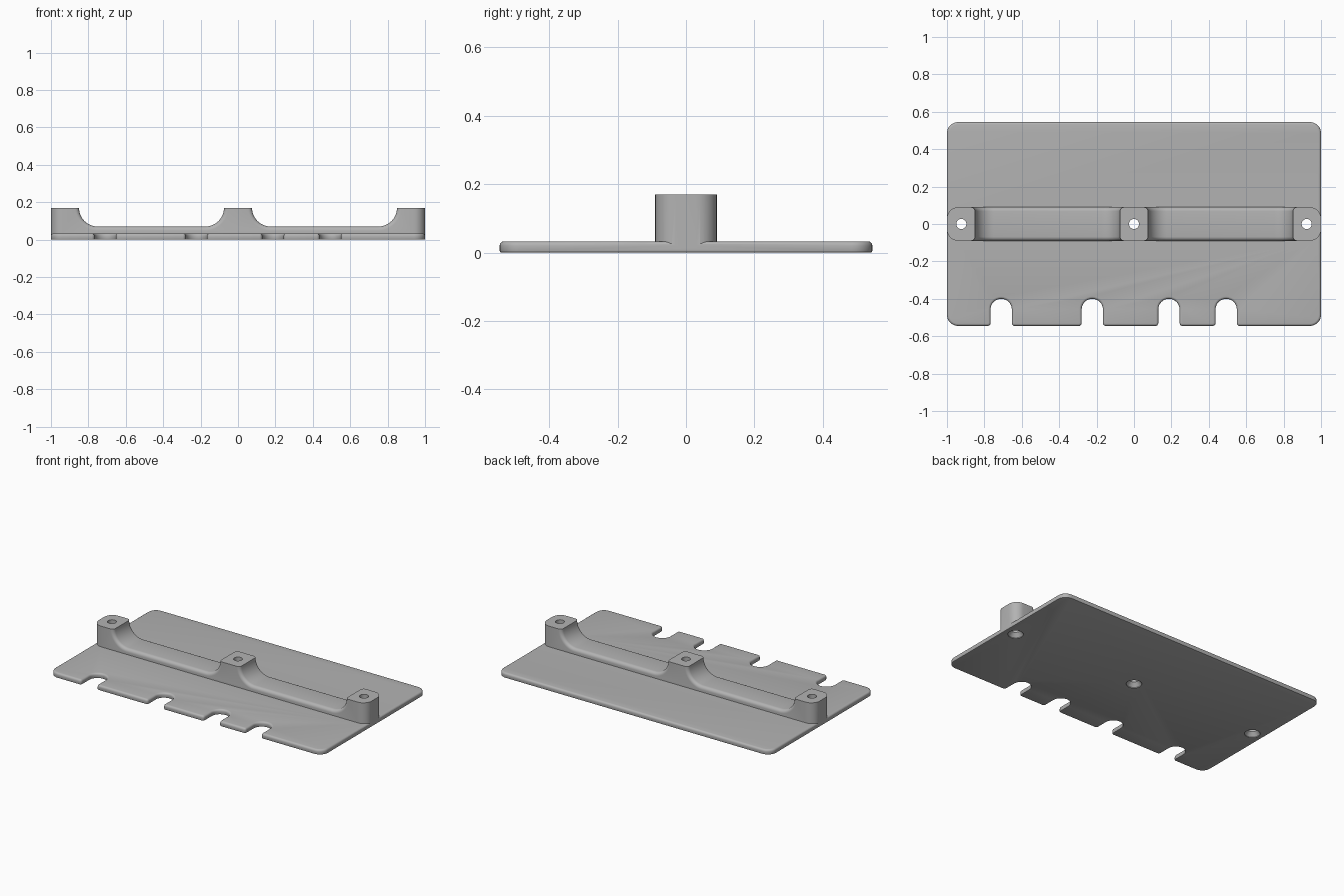
import bpy, bmesh, math

if "Cube" in bpy.data.objects:
    bpy.data.objects.remove(bpy.data.objects["Cube"])

grey = bpy.data.materials.new("light_grey")
grey.diffuse_color = (0.45, 0.45, 0.45, 1)
grey.use_nodes = True
grey.node_tree.nodes["Principled BSDF"].inputs["Base Color"].default_value = grey.diffuse_color


def arc(cx, cy, r, a0, a1, n=8):
    """Points on a circular arc, angles in degrees."""
    return [(cx + r * math.cos(math.radians(a0 + (a1 - a0) * i / n)),
             cy + r * math.sin(math.radians(a0 + (a1 - a0) * i / n)))
            for i in range(n + 1)]


def extrude(points, vec):
    """Closed prism from 3D outline points."""
    bm = bmesh.new()
    face = bm.faces.new([bm.verts.new(p) for p in points])
    res = bmesh.ops.extrude_face_region(bm, geom=[face], use_keep_orig=True)
    bmesh.ops.translate(bm, vec=vec, verts=[v for v in res["geom"] if isinstance(v, bmesh.types.BMVert)])
    bmesh.ops.recalc_face_normals(bm, faces=bm.faces[:])
    return bm


def bevel(bm, test, offset, segments):
    edges = [e for e in bm.edges if test(e.verts[0].co, e.verts[1].co)]
    bmesh.ops.bevel(bm, geom=edges, offset=offset, offset_type='OFFSET', segments=segments,
                    profile=0.5, affect='EDGES', clamp_overlap=False)


def make(name, bm):
    bmesh.ops.recalc_face_normals(bm, faces=bm.faces[:])
    me = bpy.data.meshes.new(name)
    bm.to_mesh(me)
    bm.free()
    me.materials.append(grey)
    ob = bpy.data.objects.new(name, me)
    bpy.context.collection.objects.link(ob)
    return ob


def combine(ob, other, operation):
    mod = ob.modifiers.new("combine", 'BOOLEAN')
    mod.operation, mod.object, mod.solver = operation, other, 'EXACT'
    bpy.context.view_layer.objects.active = ob
    bpy.ops.object.modifier_apply(modifier=mod.name)
    bpy.data.objects.remove(other)


# Base plate: rounded rectangle with four round-ended slots in the front edge
W, D, T, R = 1.0, 0.545, 0.033, 0.06
SLOT_R, SLOT_Y, LIP = 0.057, -0.457, 0.015
outline = arc(-W + R, -D + R, R, 180, 270)
for x in (-0.71, -0.223, 0.187, 0.493):
    outline += arc(x - SLOT_R - LIP, -D + LIP, LIP, -90, 0, 4)
    outline += arc(x, SLOT_Y, SLOT_R, 180, 0, 16)
    outline += arc(x + SLOT_R + LIP, -D + LIP, LIP, 180, 270, 4)
outline += arc(W - R, -D + R, R, -90, 0)
outline += arc(W - R, D - R, R, 0, 90)
outline += arc(-W + R, D - R, R, 90, 180)
bm = extrude([(x, y, 0) for x, y in outline], (0, 0, T))
bevel(bm, lambda a, b: min(a.z, b.z) > T - 1e-4, 0.013, 4)
bevel(bm, lambda a, b: max(a.z, b.z) < 1e-4, 0.005, 2)
plate = make("mounting_plate", bm)

# Spine rail: three raised posts joined by low, scooped valleys
H, LOW, HALF, FR = 0.17, 0.07, 0.09, 0.1
half = arc(0.075 + FR, H, FR, 180, 270, 12) + arc(0.85 - FR, H, FR, 270, 360, 12)
right = half + [(W, H), (W, 0.01)]
profile = right + [(-x, z) for x, z in reversed(right)]
bm = extrude([(x, -HALF, z) for x, z in profile], (0, 2 * HALF, 0))
# soft rounding along the scooped edges
bevel(bm, lambda a, b: abs(a.y - b.y) < 1e-4 and abs(a.x - b.x) > 1e-5
      and min(a.z, b.z) < H - 1e-4 and min(a.z, b.z) > LOW - 0.01, 0.022, 5)
# rounded vertical corners at both ends
bevel(bm, lambda a, b: abs(a.x) > W - 1e-4 and abs(a.x - b.x) < 1e-4
      and abs(a.y - b.y) < 1e-4, 0.06, 8)
rail = make("spine_rail", bm)
combine(plate, rail, 'UNION')

# Countersunk screw holes through the posts
for x in (-0.923, 0, 0.923):
    bm = bmesh.new()
    rings = []
    for r, z in ((0.047, -0.02), (0.047, 0.004), (0.027, 0.03), (0.027, 0.2)):
        rings.append([bm.verts.new((x + px, py, z)) for px, py in arc(0, 0, r, 0, 360, 32)[:-1]])
    for lo, hi in zip(rings, rings[1:]):
        for i in range(32):
            j = (i + 1) % 32
            bm.faces.new((lo[i], lo[j], hi[j], hi[i]))
    bm.faces.new(rings[0])
    bm.faces.new(rings[-1])
    combine(plate, make("hole_cutter", bm), 'DIFFERENCE')

# Smooth the curved surfaces, keep hard edges
bpy.ops.object.select_all(action='DESELECT')
plate.select_set(True)
bpy.context.view_layer.objects.active = plate
bpy.ops.object.shade_smooth_by_angle(angle=math.radians(30))
